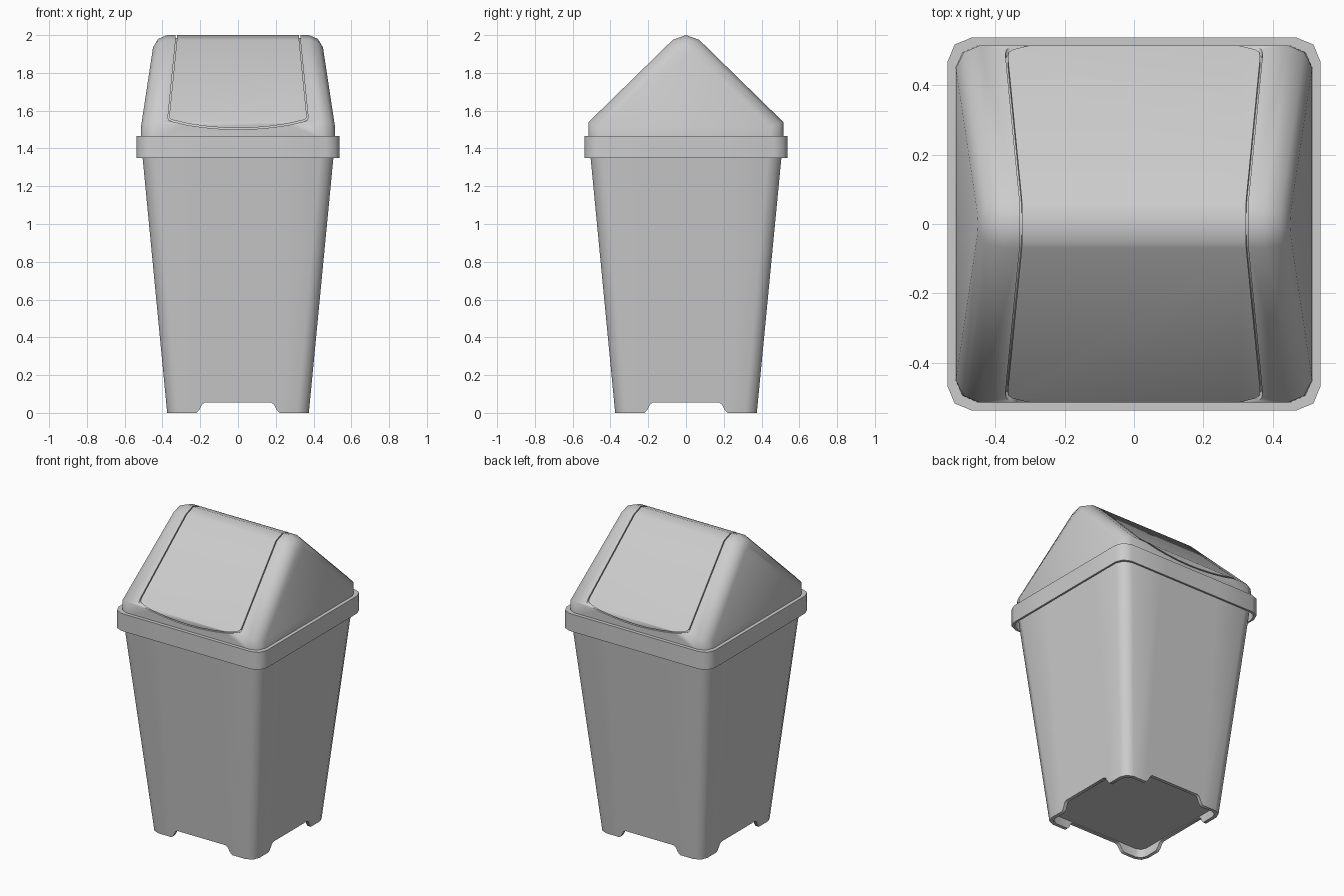
import bpy, bmesh
from math import sin, cos, pi, radians
from mathutils import Matrix, Vector

if "Cube" in bpy.data.objects:
    bpy.data.objects.remove(bpy.data.objects["Cube"])


def make_object(name, bm):
    bmesh.ops.recalc_face_normals(bm, faces=bm.faces[:])
    me = bpy.data.meshes.new(name)
    bm.to_mesh(me)
    bm.free()
    ob = bpy.data.objects.new(name, me)
    bpy.context.collection.objects.link(ob)
    return ob


def activate(ob):
    bpy.ops.object.select_all(action='DESELECT')
    ob.select_set(True)
    bpy.context.view_layer.objects.active = ob


def smooth(ob):
    activate(ob)
    bpy.ops.object.shade_smooth_by_angle(angle=radians(50))


def boolean(ob, other, operation):
    activate(ob)
    mod = ob.modifiers.new(operation.lower(), 'BOOLEAN')
    mod.object, mod.operation, mod.solver = other, operation, 'EXACT'
    bpy.ops.object.modifier_apply(modifier=mod.name)


def square_ring(half, r, side, width_at=None):
    """Rounded square; side = (u, z) points along one side, ends give corner z."""
    pts = []
    z0 = side[-1][1]
    for k in range(4):
        turn = Matrix.Rotation(k * pi / 2, 3, 'Z')
        for u, z in side:
            h = half + (width_at(z) - width_at(z0) if width_at else 0)
            pts.append(turn @ Vector((u, -h, z)))
        for i in range(3):
            a = i * pi / 4
            c = half - r
            pts.append(turn @ Vector((c + r * sin(a), -c - r * cos(a), z0)))
    return pts


def loft(name, rings, cap_first=False, loop=False):
    bm = bmesh.new()
    rows = [[bm.verts.new(p) for p in ring] for ring in rings]
    pairs = list(zip(rows, rows[1:])) + ([(rows[-1], rows[0])] if loop else [])
    for a, b in pairs:
        for i in range(len(a)):
            j = (i + 1) % len(a)
            bm.faces.new((a[i], a[j], b[j], b[i]))
    if cap_first:
        bm.faces.new(rows[0])
    return make_object(name, bm)


# Tapered body with notched foot edge and recessed floor
def body_half(z):
    return 0.375 + 0.13 * z / 1.35


half_notch = [(0.175, 0.055), (0.19, 0.045), (0.205, 0.015), (0.22, 0.0)]
notch = [(-u, z) for u, z in reversed(half_notch)] + half_notch


def level(z):
    return [(u, z) for u, _ in notch]


body = loft("bin_body", [
    square_ring(0.357, 0.045, level(0.06)),
    square_ring(0.353, 0.045, notch, body_half),
    square_ring(0.375, 0.06, notch, body_half),
    square_ring(body_half(1.45), 0.07, level(1.45)),
], cap_first=True)
smooth(body)

# Overhanging rim band
rim = loft("rim_band", [square_ring(h, 0.07, [(-0.2, z), (0.2, z)]) for h, z in (
    (0.526, 1.35), (0.538, 1.35), (0.538, 1.465), (0.5, 1.465), (0.5, 1.44), (0.526, 1.44))],
    loop=True)
smooth(rim)


# Gabled lid solid with softened gable edges, inset by d
def gable_solid(name, d, base):
    def profile(e):
        half = [(0.515 - e, base), (0.515 - e, 1.54 - 0.41 * e),
                (0.07 - 0.55 * e, 1.975 - 0.86 * e)]
        return [(-y, z) for y, z in half] + [(0, 2.0 - e)] + half[::-1]

    def end_x(z):
        return 0.515 - 0.075 * max(0, (z - 1.505) / 0.495)

    bm = bmesh.new()
    steps = [(0.065, 0), (0.02, 0.02), (0, 0.065)]
    rows = []
    for s, order in ((1, steps), (-1, steps[::-1])):
        for p, q in order:
            rows.append([bm.verts.new((s * (end_x(z) - q - d), y, z))
                         for y, z in profile(p + d)])
    for a, b in zip(rows, rows[1:]):
        for i in range(6):
            bm.faces.new((a[i], a[i + 1], b[i + 1], b[i]))
    for row in (rows[0], rows[-1]):
        bm.faces.new(row[1:6])
        bm.faces.new((row[0], row[1], row[5], row[6]))
    bm.faces.new([r[0] for r in rows] + [r[6] for r in reversed(rows)])
    return make_object(name, bm)


# Flap outline pushed through front to back, shrunk by g
def flap_prism(name, g):
    half = [(0.33, 2.1), (0.33, 1.975), (0.371, 1.565), (0.368, 1.552), (0.355, 1.544),
            (0.27, 1.524), (0.18, 1.511), (0.09, 1.503)]
    outline = [(x - g, z + g) for x, z in half] + [(0, 1.5 + g)]
    outline += [(g - x, z + g) for x, z in reversed(half)]
    bm = bmesh.new()
    face = bm.faces.new([bm.verts.new((x, -0.7, z)) for x, z in outline])
    ext = bmesh.ops.extrude_face_region(bm, geom=[face], use_keep_orig=True)
    bmesh.ops.translate(bm, vec=(0, 1.4, 0),
                        verts=[v for v in ext['geom'] if isinstance(v, bmesh.types.BMVert)])
    return make_object(name, bm)


# Lid frame, inner core that floors the groove, and the swing flap
lid = gable_solid("lid_frame", 0, 1.45)
flap = gable_solid("swing_flap", 0, 1.45)
core = gable_solid("lid_core", 0.014, 1.46)
opening = flap_prism("opening_cutter", 0)
flap_shape = flap_prism("flap_cutter", 0.007)
boolean(lid, opening, 'DIFFERENCE')
boolean(flap, flap_shape, 'INTERSECT')
boolean(flap, core, 'DIFFERENCE')
for cutter in (opening, flap_shape):
    bpy.data.objects.remove(cutter)
for part in (lid, flap, core):
    smooth(part)
